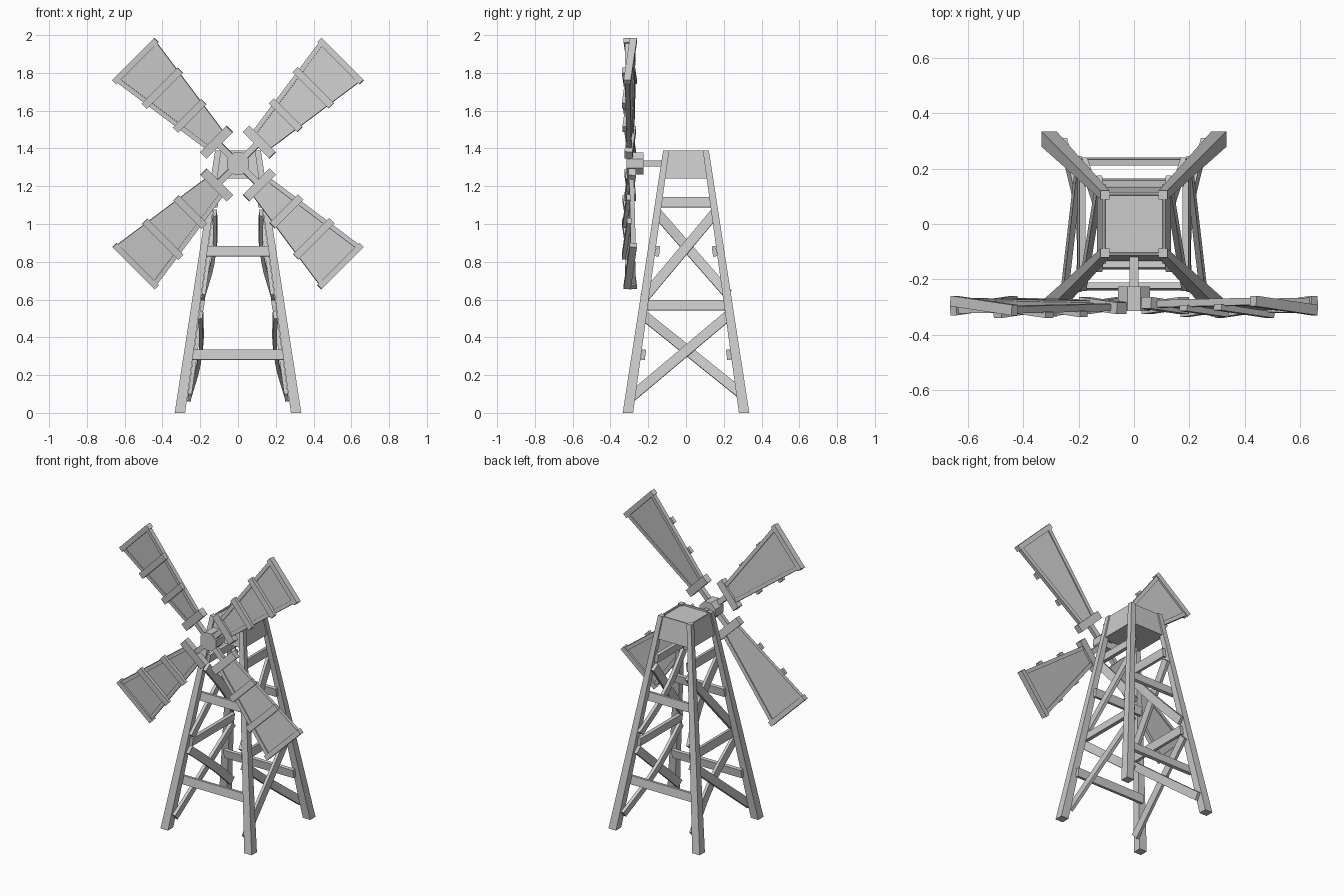
import bpy, bmesh, math
from mathutils import Vector, Matrix

if "Cube" in bpy.data.objects:
    bpy.data.objects.remove(bpy.data.objects["Cube"], do_unlink=True)

grey = bpy.data.materials.new("plain_grey")
grey.use_nodes = True
grey.diffuse_color = (0.6, 0.6, 0.6, 1)
grey.node_tree.nodes["Principled BSDF"].inputs["Base Color"].default_value = (0.6, 0.6, 0.6, 1)


def finish(name, bm, matrix=Matrix()):
    bmesh.ops.recalc_face_normals(bm, faces=bm.faces)
    mesh = bpy.data.meshes.new(name)
    bm.to_mesh(mesh)
    bm.free()
    mesh.materials.append(grey)
    obj = bpy.data.objects.new(name, mesh)
    obj.matrix_world = matrix
    bpy.context.collection.objects.link(obj)
    return obj


def loft(name, sections, matrix=Matrix()):
    """Skin matching rings of points and close both ends."""
    bm = bmesh.new()
    rings = [[bm.verts.new(p) for p in ring] for ring in sections]
    n = len(rings[0])
    for a, b in zip(rings, rings[1:]):
        for i in range(n):
            j = (i + 1) % n
            bm.faces.new((a[i], a[j], b[j], b[i]))
    bm.faces.new(rings[0])
    bm.faces.new(rings[-1])
    return finish(name, bm, matrix)


def square(cx, cy, z, h):
    return [(cx + sx * h, cy + sy * h, z) for sx, sy in ((-1, -1), (1, -1), (1, 1), (-1, 1))]


def plank(name, points, width, thick, normal, matrix=Matrix()):
    """Flat board following a path, thickness along the normal."""
    points = [Vector(p) for p in points]
    n = Vector(normal).normalized()
    side = n.cross(points[-1] - points[0]).normalized()
    s, t = side * width / 2, n * thick / 2
    return loft(name, [[p - s - t, p + s - t, p + s + t, p - s + t] for p in points], matrix)


# Tapered legs
for sx in (-1, 1):
    for sy in (-1, 1):
        loft(("back" if sy > 0 else "front") + ("_left" if sx > 0 else "_right") + "_leg",
             [square(sx * 0.3075, sy * 0.3075, 0, 0.0275),
              square(sx * 0.105, sy * 0.105, 1.39, 0.016)])

# Cap box with a sunken lid
bm = bmesh.new()
bmesh.ops.create_cube(bm, size=1)
for v in bm.verts:
    h = 0.113 if v.co.z > 0 else 0.133
    v.co = (math.copysign(h, v.co.x), math.copysign(h, v.co.y), 1.388 if v.co.z > 0 else 1.24)
bm.normal_update()
lid = max(bm.faces, key=lambda f: f.normal.z)
bmesh.ops.inset_region(bm, faces=[lid], thickness=0.012)
bmesh.ops.inset_region(bm, faces=[lid], thickness=0.001, depth=-0.01)
finish("cap", bm)

# Rails and cross braces, laid on the inner faces of the legs
SLOPE = 0.137


def inner(z):
    return 0.28 - SLOPE * z


def on_wall(u, z, inset=0.0):
    return Vector((inner(z) - 0.012 - inset, u, z))


WALL = (1, 0, SLOPE)


def rail(name, z, matrix):
    u = inner(z) + 0.018
    plank(name, [on_wall(-u, z), on_wall(u, z)], 0.055, 0.022, WALL, matrix)


def brace(name, a, b, bend, matrix):
    path = []
    for t in (0, 0.3, 0.42, 0.58, 0.7, 1) if bend else (0, 1):
        u, z = a[0] + (b[0] - a[0]) * t, a[1] + (b[1] - a[1]) * t
        path.append(on_wall(u, z, bend * math.sin(math.pi * t)))
    plank(name, path, 0.052, 0.02, WALL, matrix)


for label, sx in (("left", 1), ("right", -1)):
    mirror = Matrix.Diagonal((sx, 1, 1, 1))
    for z in (0.57, 1.115):
        rail(label + "_side_rail", z, mirror)
    for low, high in ((0.08, 0.52), (0.61, 1.06)):
        ul, uh = inner(low) + 0.025, inner(high) + 0.02
        brace(label + "_straight_brace", (-ul, low), (uh, high), 0, mirror)
        brace(label + "_bent_brace", (-uh, high), (ul, low + 0.02), 0.026, mirror)

for label, turn in (("front", -90), ("back", 90)):
    for z in (0.308, 0.856):
        rail(label + "_rail", z, Matrix.Rotation(math.radians(turn), 4, 'Z'))

# Shaft and octagonal hub
AXLE = 1.32


def drum(name, radius, sides, y0, y1):
    ring = [((i + 0.5) * 2 * math.pi / sides) for i in range(sides)]
    loft(name, [[(radius * math.cos(a), y, AXLE + radius * math.sin(a)) for a in ring]
                for y in (y0, y1)])


drum("shaft", 0.022, 4, -0.1, -0.25)
drum("hub", 0.062, 8, -0.226, -0.314)


# Sails: built along local z, facing -y, pitched and spun around the hub
def half_width(r):
    return 0.062 + (r - 0.15) * 0.144


FACE = (0, 1, 0)
for i in range(4):
    place = (Matrix.Translation((0, -0.295, AXLE))
             @ Matrix.Rotation(math.radians(45 + 90 * i), 4, 'Y')
             @ Matrix.Rotation(math.radians(-6), 4, 'Z'))

    def bar(name, r, half, width, thick, y=0.0):
        plank(name, [(-half, y, r), (half, y, r)], width, thick, FACE, place)

    plank("sail_arm", [(0, 0, 0.03), (0, 0, 0.17)], 0.032, 0.028, FACE, place)
    bar("sail_inner_bar", 0.16, 0.098, 0.05, 0.042)
    bar("sail_outer_bar", 0.767, 0.158, 0.032, 0.038)
    for r in (0.36, 0.565):
        bar("sail_batten", r, half_width(r) + 0.014, 0.04, 0.022, -0.02)
    for sx in (-1, 1):
        plank("sail_side_rail", [(sx * (half_width(r) - 0.012), 0, r) for r in (0.16, 0.765)],
              0.024, 0.026, FACE, place)
    # Thin panel inside the frame
    loft("sail_panel", [[(x * (half_width(r) - 0.01), y, r) for x, y in
                         ((-1, -0.006), (1, -0.006), (1, 0.006), (-1, 0.006))]
                        for r in (0.16, 0.765)], place)
